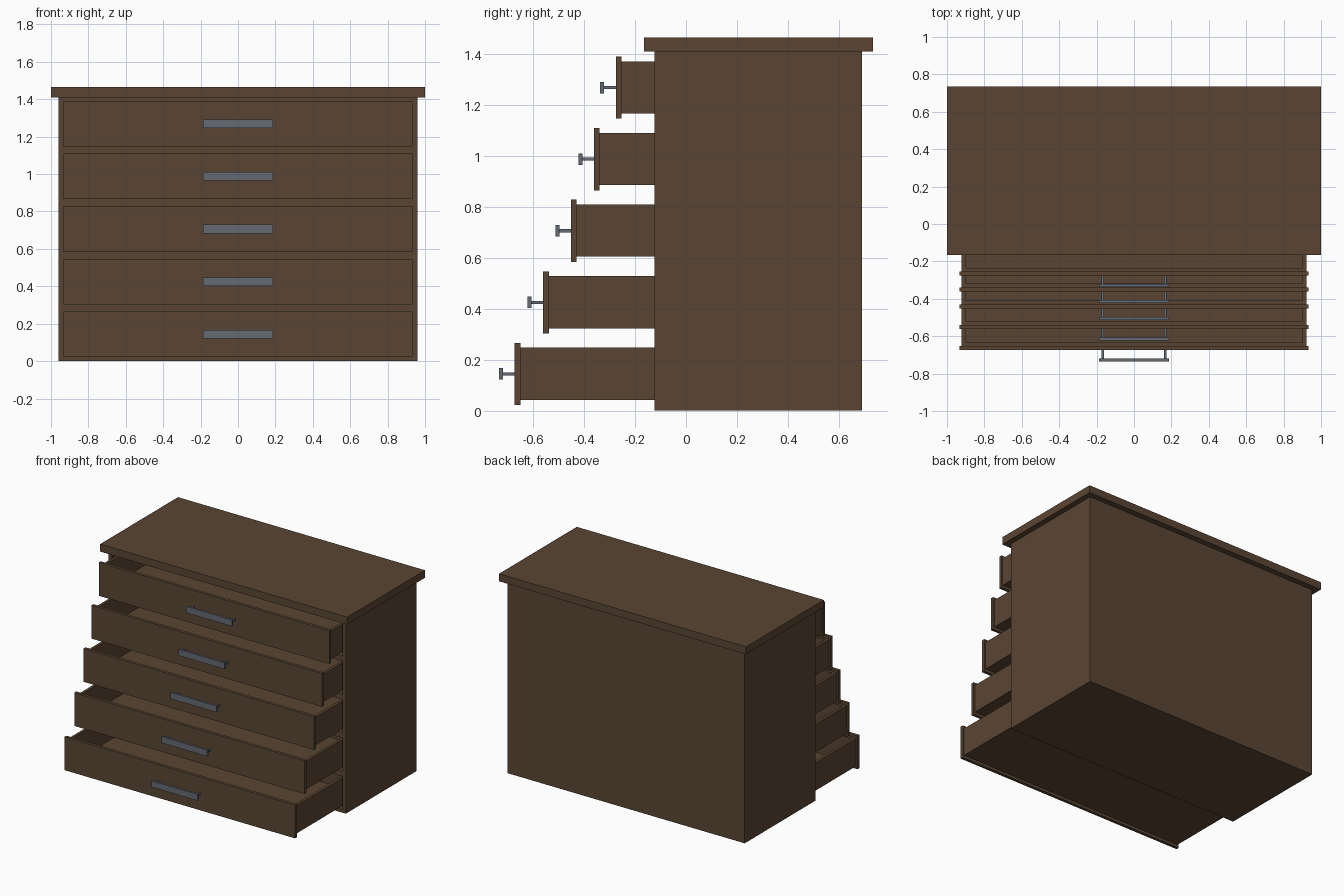
import bpy
import bmesh
from mathutils import Vector

if "Cube" in bpy.data.objects:
    bpy.data.objects.remove(bpy.data.objects["Cube"])


def material(name, rgb):
    m = bpy.data.materials.new(name)
    m.diffuse_color = (*rgb, 1.0)
    m.use_nodes = True
    m.node_tree.nodes["Principled BSDF"].inputs["Base Color"].default_value = m.diffuse_color
    return m


WOOD = material("dark_brown_wood", (0.102, 0.060, 0.033))
METAL = material("grey_metal", (0.130, 0.145, 0.173))


def add_box(bm, lo, hi):
    lo, hi = Vector(lo), Vector(hi)
    verts = bmesh.ops.create_cube(bm, size=1.0)["verts"]
    for v in verts:
        v.co = Vector([(lo[i] + hi[i]) / 2 + v.co[i] * (hi[i] - lo[i]) for i in range(3)])
    return verts


def finish(bm, name, mat):
    bmesh.ops.recalc_face_normals(bm, faces=bm.faces)
    me = bpy.data.meshes.new(name)
    bm.to_mesh(me)
    bm.free()
    ob = bpy.data.objects.new(name, me)
    bpy.context.collection.objects.link(ob)
    me.materials.append(mat)
    return ob


def box(name, lo, hi, mat):
    bm = bmesh.new()
    add_box(bm, lo, hi)
    return finish(bm, name, mat)


FRONTS = [-0.673, -0.561, -0.452, -0.361, -0.276]   # bottom drawer to top drawer
BASE, PITCH, HEIGHT = 0.022, 0.2812, 0.244
HALF_W = 0.933

# Top board and carcass with drawer openings
box("top_board", (-1, -0.165, 1.41), (1, 0.734, 1.465), WOOD)
carcass = box("carcass", (-0.96, -0.124, 0), (0.96, 0.692, 1.41), WOOD)
bm = bmesh.new()
for i in range(5):
    z = BASE + PITCH * i
    add_box(bm, (-HALF_W, -0.3, z), (HALF_W, 0.66, z + HEIGHT))
cutter = finish(bm, "opening_cutter", WOOD)
cutter.hide_render = True
mod = carcass.modifiers.new("openings", "BOOLEAN")
mod.operation = "DIFFERENCE"
mod.solver = "EXACT"
mod.object = cutter
bpy.context.view_layer.objects.active = carcass
bpy.ops.object.modifier_apply(modifier="openings")
bpy.data.objects.remove(cutter)

# Drawers, each pulled out further towards the bottom
for i, y in enumerate(FRONTS):
    z = BASE + PITCH * i
    n = i + 1
    box(f"drawer_front_{n}", (-HALF_W, y, z), (HALF_W, y + 0.022, z + HEIGHT), WOOD)

    # Open tray
    bm = bmesh.new()
    add_box(bm, (-0.922, y + 0.022, z + 0.02), (0.922, y + 0.77, z + 0.225))
    bm.normal_update()
    top = max(bm.faces, key=lambda f: f.calc_center_median().z)
    bmesh.ops.inset_individual(bm, faces=[top], thickness=0.028)
    hole = bmesh.ops.extrude_discrete_faces(bm, faces=[top])["faces"][0]
    bmesh.ops.translate(bm, verts=hole.verts, vec=(0, 0, -0.18))
    finish(bm, f"drawer_tray_{n}", WOOD)

    # Bar handle on two posts
    c = z + 0.122
    bm = bmesh.new()
    add_box(bm, (-0.186, y - 0.061, c - 0.023), (0.186, y - 0.046, c + 0.023))
    for s in (-1, 1):
        add_box(bm, (s * 0.167 - 0.006, y - 0.05, c - 0.006), (s * 0.167 + 0.006, y + 0.005, c + 0.006))
    finish(bm, f"drawer_handle_{n}", METAL)
